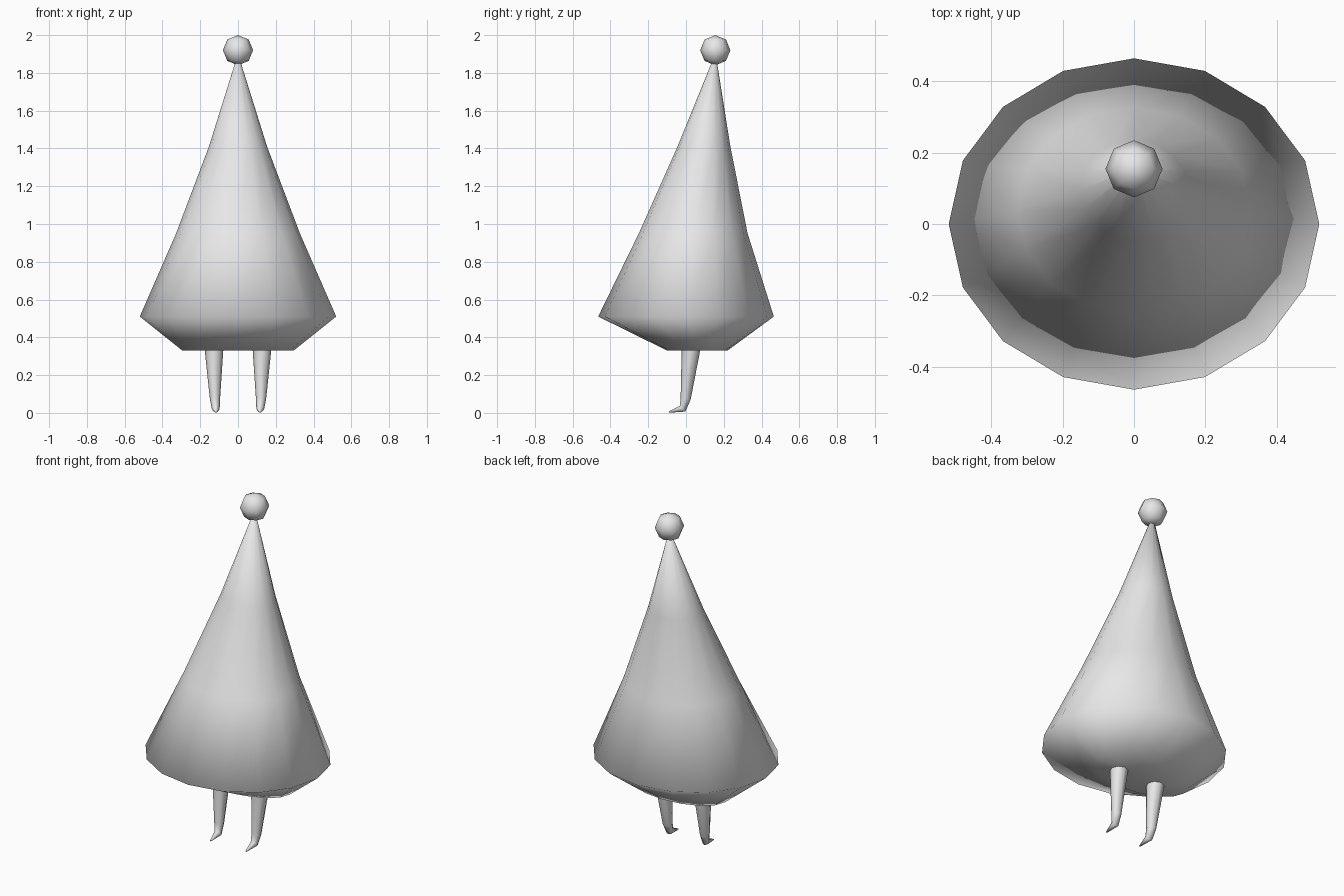
import bpy, bmesh, math
from mathutils import Vector

if "Cube" in bpy.data.objects:
    bpy.data.objects.remove(bpy.data.objects["Cube"])

grey = bpy.data.materials.new("pale_grey")
grey.diffuse_color = (0.8, 0.8, 0.8, 1)
grey.use_nodes = True
grey.node_tree.nodes["Principled BSDF"].inputs["Base Color"].default_value = grey.diffuse_color


def finish(name, bm, flip=False):
    """Store the mesh as a smooth object, with normals out or in."""
    bmesh.ops.recalc_face_normals(bm, faces=bm.faces)
    if flip:
        bmesh.ops.reverse_faces(bm, faces=bm.faces)
    for f in bm.faces:
        f.smooth = True
    mesh = bpy.data.meshes.new(name)
    bm.to_mesh(mesh)
    bm.free()
    mesh.materials.append(grey)
    obj = bpy.data.objects.new(name, mesh)
    bpy.context.collection.objects.link(obj)
    return obj


def loft(name, rings, sides, flip=False):
    """Join rings given as (centre, u axis, v axis) and close both ends."""
    bm = bmesh.new()
    loops = []
    for c, u, v in rings:
        angles = [2 * math.pi * i / sides for i in range(sides)]
        loops.append([bm.verts.new(c + u * math.cos(a) + v * math.sin(a)) for a in angles])
    for a, b in zip(loops, loops[1:]):
        for i in range(sides):
            j = (i + 1) % sides
            bm.faces.new((a[i], a[j], b[j], b[i]))
    for loop, ring in ((loops[0], rings[0]), (loops[-1], rings[-1])):
        tip = bm.verts.new(ring[0])
        for i in range(sides):
            bm.faces.new((loop[i], loop[(i + 1) % sides], tip))
    return finish(name, bm, flip)


def cone(name, profile, flip=False):
    """Leaning cone from rows of z, y centre, x radius, y radius."""
    rings = [(Vector((0, y, z)), Vector((rx, 0, 0)), Vector((0, ry, 0)))
             for z, y, rx, ry in profile]
    return loft(name, rings, 16, flip)


# Hooded cloak body, leaning back towards its tip
cone("cloak", [(0.35, 0.06, 0.28, 0.15), (0.525, 0.006, 0.488, 0.428),
               (0.95, 0.038, 0.305, 0.265), (1.41, 0.095, 0.138, 0.124),
               (1.85, 0.15, 0.008, 0.008)])

# Thin shell around the cloak, facing inwards
cone("cloak_outline_shell", [(0.33, 0.06, 0.295, 0.16), (0.51, 0, 0.52, 0.465),
                             (0.95, 0.038, 0.328, 0.288), (1.41, 0.095, 0.154, 0.14),
                             (1.87, 0.152, 0.01, 0.01)], flip=True)

# Bobble on the tip
bm = bmesh.new()
bmesh.ops.create_uvsphere(bm, u_segments=8, v_segments=4, radius=0.08)
bmesh.ops.translate(bm, verts=bm.verts, vec=(0, 0.155, 1.92))
finish("bobble", bm)

# Tapered legs ending in pointed feet: x, y, z, radius, forward tilt of ring
LEG = [(0.128, 0.03, 0.42, 0.053, 0), (0.127, 0.026, 0.33, 0.049, 0),
       (0.122, -0.002, 0.075, 0.027, 0.2), (0.118, -0.018, 0.022, 0.021, 0.8),
       (0.116, -0.09, 0.005, 0.004, 1.4)]
for side, label in ((-1, "left"), (1, "right")):
    rings = [(Vector((side * x, y, z)), Vector((r, 0, 0)),
              Vector((0, r * math.cos(t), -r * math.sin(t)))) for x, y, z, r, t in LEG]
    loft(label + "_leg", rings, 8)
